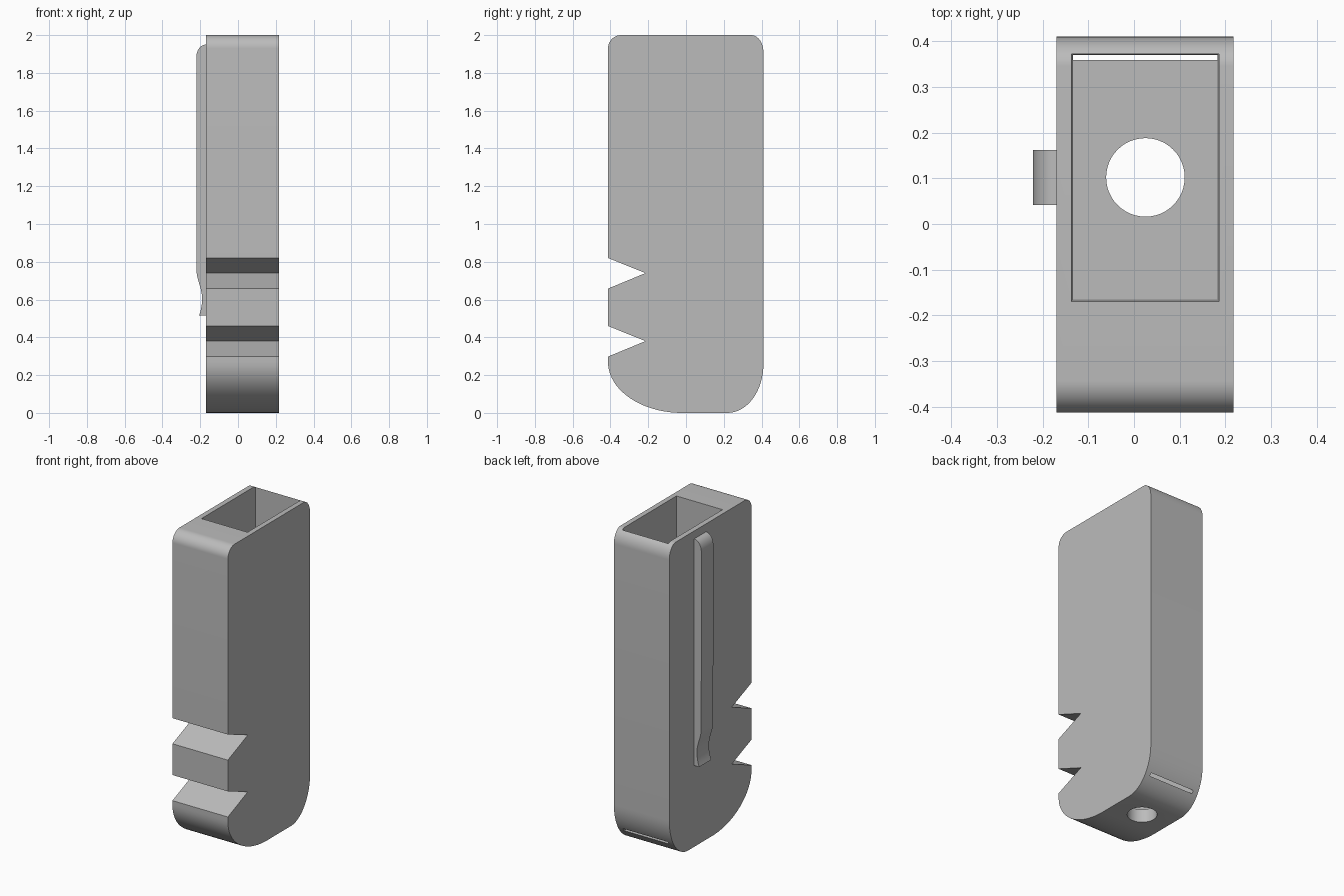
import bpy, bmesh, math

if "Cube" in bpy.data.objects:
    bpy.data.objects.remove(bpy.data.objects["Cube"])

grey = bpy.data.materials.new("grey plastic")
grey.diffuse_color = (0.5, 0.5, 0.5, 1)
grey.use_nodes = True
grey.node_tree.nodes["Principled BSDF"].inputs["Base Color"].default_value = grey.diffuse_color


def arc(cy, cz, ry, rz, start, end, n=14):
    """Points on an elliptical arc, angles in degrees."""
    return [(cy + ry * math.cos(math.radians(start + (end - start) * i / n)),
             cz + rz * math.sin(math.radians(start + (end - start) * i / n)))
            for i in range(n + 1)]


def loft(name, bottom, top):
    """Closed solid between two matching loops of 3D points."""
    bm = bmesh.new()
    a = [bm.verts.new(p) for p in bottom]
    b = [bm.verts.new(p) for p in top]
    n = len(a)
    bm.faces.new(a)
    bm.faces.new(b)
    for i in range(n):
        j = (i + 1) % n
        bm.faces.new((a[i], a[j], b[j], b[i]))
    bmesh.ops.recalc_face_normals(bm, faces=bm.faces)
    me = bpy.data.meshes.new(name)
    bm.to_mesh(me)
    bm.free()
    me.materials.append(grey)
    ob = bpy.data.objects.new(name, me)
    bpy.context.collection.objects.link(ob)
    return ob


def cut(target, cutter):
    mod = target.modifiers.new(cutter.name, 'BOOLEAN')
    mod.operation, mod.solver, mod.object = 'DIFFERENCE', 'EXACT', cutter
    bpy.context.view_layer.objects.active = target
    bpy.ops.object.modifier_apply(modifier=mod.name)
    bpy.data.objects.remove(cutter)


def shade(ob):
    bpy.ops.object.select_all(action='DESELECT')
    ob.select_set(True)
    bpy.context.view_layer.objects.active = ob
    bpy.ops.object.shade_smooth_by_angle(angle=math.radians(25))


def rect(x0, x1, y0, y1, z):
    return [(x0, y0, z), (x1, y0, z), (x1, y1, z), (x0, y1, z)]


# Body: side profile with rounded corners and two front notches
side = arc(-0.02, 0.27, 0.393, 0.27, 180, 270, 20)
side += arc(0.22, 0.26, 0.19, 0.26, 270, 360, 16)
side += arc(0.345, 1.91, 0.065, 0.09, 0, 90)
side += arc(-0.343, 1.93, 0.07, 0.07, 90, 180)
for z in (0.82, 0.46):
    side += [(-0.413, z), (-0.215, z - 0.08), (-0.413, z - 0.162)]
body = loft("body", [(-0.17, y, z) for y, z in side],
            [(0.218, y, z) for y, z in side])

# Slightly tapered pocket, which breaks out as a thin slit low on the back
cut(body, loft("pocket", rect(-0.133, 0.183, -0.165, 0.37, 0.084),
               rect(-0.137, 0.186, -0.17, 0.372, 2.05)))

# Round hole through the floor
ring = [(x, y) for x, y in arc(0.025, 0.102, 0.086, 0.086, 0, 360, 48)[:-1]]
cut(body, loft("floor_hole", [(x, y, -0.1) for x, y in ring],
               [(x, y, 0.2) for x, y in ring]))
shade(body)

# Clip on the left side: rounded top, waved lower end
clip = [(-0.169, 0.515), (-0.206, 0.515)]
clip += [(-0.19 - 0.016 * (1 - t / 5) ** 2, 0.515 + 0.09 * t / 5) for t in range(1, 6)]
clip += [(-0.205 + 0.015 * math.cos(math.pi * t / 10), 0.605 + 0.155 * t / 10)
         for t in range(1, 11)]
clip += arc(-0.17, 1.88, 0.051, 0.07, 180, 90)[:-1] + [(-0.169, 1.95)]
shade(loft("clip", [(x, 0.042, z) for x, z in clip],
           [(x, 0.162, z) for x, z in clip]))
